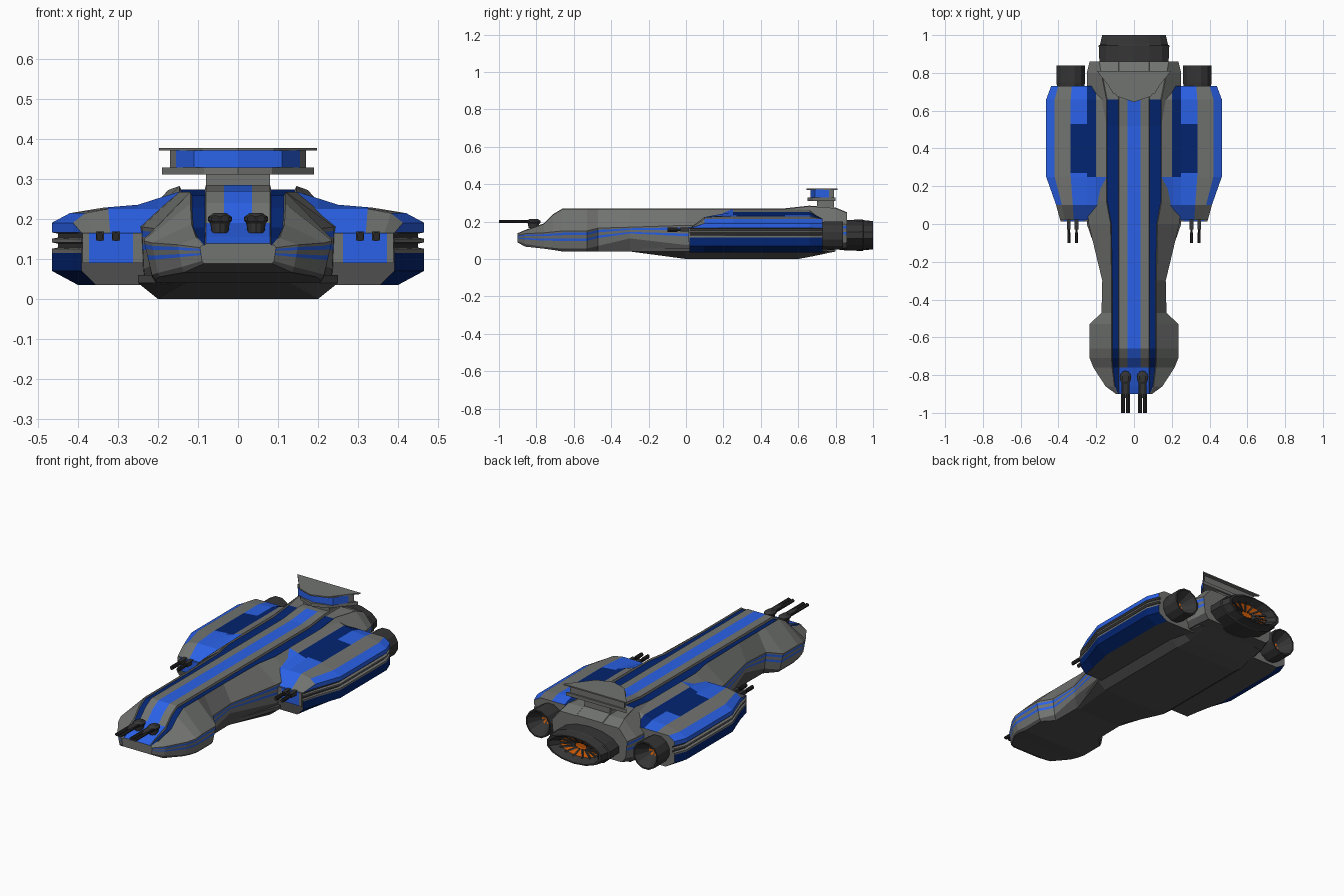
import bpy, bmesh, math
from mathutils import Vector

if "Cube" in bpy.data.objects:
    bpy.data.objects.remove(bpy.data.objects["Cube"])

COLORS = {"hull_grey": (.165, .172, .163), "bright_blue": (.025, .13, .86), "navy_blue": (.001, .018, .165),
          "dark_grey": (.036, .036, .036), "engine_orange": (.60, .10, .002), "gun_black": (.02, .02, .02),
          "underside_grey": (.078, .078, .078)}
GREY, BLUE, NAVY, DARK, ORANGE, BLACK, UNDER = range(7)
MATS = []
for name, c in COLORS.items():
    m = bpy.data.materials.new(name)
    m.diffuse_color = (*c, 1)
    m.use_nodes = True
    m.node_tree.nodes["Principled BSDF"].inputs["Base Color"].default_value = m.diffuse_color
    MATS.append(m)


def loft(name, rings, color=GREY, caps=(GREY, GREY)):
    """Skin closed rings; color is a material or a rule(strip, ring)."""
    bm = bmesh.new()
    vs = [[bm.verts.new(p) for p in r] for r in rings]
    n = len(rings[0])
    for k in range(len(vs) - 1):
        for i in range(n):
            j = (i + 1) % n
            f = bm.faces.new((vs[k][i], vs[k][j], vs[k + 1][j], vs[k + 1][i]))
            f.material_index = color(i, k) if callable(color) else color
    for ring, c in zip((vs[0], vs[-1]), caps):
        bm.faces.new(ring).material_index = c
    bmesh.ops.recalc_face_normals(bm, faces=bm.faces)
    me = bpy.data.meshes.new(name)
    bm.to_mesh(me)
    bm.free()
    for m in MATS:
        me.materials.append(m)
    ob = bpy.data.objects.new(name, me)
    bpy.context.collection.objects.link(ob)
    return ob


def prism(name, outline, z0, z1, c=GREY):
    """Vertical prism from an xy outline."""
    rings = [[(x, y, z) for x, y in outline] for z in (z0, z1)]
    return loft(name, rings, c, (GREY, GREY) if callable(c) else (c, c))


def box(name, x0, x1, y0, y1, z0, z1, c):
    return prism(name, [(x0, y0), (x1, y0), (x1, y1), (x0, y1)], z0, z1, c)


def lathe(name, cx, cz, prof, rx, rz, n, color, caps=(DARK, DARK)):
    """Rings along y: prof holds (y, relative radius)."""
    ang = [2 * math.pi * (i + .5) / n for i in range(n)]
    rings = [[(cx + rx * r * math.cos(a), y, cz + rz * r * math.sin(a)) for a in ang] for y, r in prof]
    return loft(name, rings, color, caps)


# --- central hull: y, top z, spine half width, then (half width, z) of shoulder, flank, keel
HULL = [
    (-.90, .138, .085, .095, .128, .09, .095, .085, .088),
    (-.86, .155, .10, .15, .135, .14, .08, .135, .066),
    (-.76, .19, .112, .215, .14, .20, .065, .195, .055),
    (-.71, .24, .115, .235, .145, .215, .06, .205, .048),
    (-.66, .27, .115, .235, .15, .215, .055, .205, .04),
    (-.53, .27, .115, .235, .15, .215, .055, .205, .04),
    (-.47, .27, .115, .172, .165, .16, .07, .15, .04),
    (-.30, .27, .115, .168, .17, .158, .11, .148, .04),
    (0.0, .27, .12, .24, .18, .235, .075, .23, .035),
    (.12, .27, .142, .25, .18, .245, .09, .24, .035),
    (.52, .27, .142, .25, .18, .245, .09, .24, .035),
    (.66, .285, .142, .25, .185, .245, .09, .24, .04),
    (.80, .275, .17, .25, .19, .24, .08, .22, .05),
    (.86, .25, .18, .235, .185, .225, .09, .20, .06)]


def hull_ring(row):
    y, zt, ax, bx, bz, cx, cz, dx, dz = row
    g = .012 if -.8 < y < .7 else .003  # sunken stripe channel
    half = [(0, zt), (.035, zt), (.08, zt), (.083, zt - g), (ax, zt - g), (ax + .004, zt - .003), (bx, bz)]
    half += [(bx + (cx - bx) * t, bz + (cz - bz) * t) for t in (.10, .24, .42, .56)]  # trim lines
    half += [(cx, cz), (dx, dz), (0, dz)]
    ring = half + [(-x, z) for x, z in half[-2:0:-1]]
    return [(x, y, z) for x, z in ring]


def hull_color(i, k):
    n = 14
    col = i if i < n - 1 else 2 * n - 3 - i
    if col >= 11:
        return UNDER
    if col in (7, 9):
        return BLUE
    if k < 11:
        if col == 0 or (k < 2 and col < 2):
            return BLUE
        if col == 3:
            return NAVY
    return GREY


loft("main_hull", [hull_ring(r) for r in HULL], hull_color)

# --- belly plating
belly = [(-.30, .145, .13, .04), (0, .25, .20, 0), (.60, .25, .20, 0), (.68, .23, .18, .015), (.80, .21, .17, .05)]
loft("belly", [[(-w, y, .06), (w, y, .06), (w, y, .04), (b, y, z), (-b, y, z), (-w, y, .04)]
               for y, w, b, z in belly], UNDER, (UNDER, UNDER))

# --- side pods with grooved flanks
POD = [(.146, .268), (.20, .251), (.25, .235), (.335, .228), (.42, .214), (.465, .19), (.465, .166),
       (.45, .163), (.45, .153), (.465, .150), (.465, .141), (.45, .138), (.45, .128), (.465, .125),
       (.465, .115), (.465, .07), (.40, .035), (.146, .035)]
POD_ROWS = [(.02, .55, .165), (.10, .68, .225), (.25, 1, 1), (.27, 1, 1), (.53, 1, 1), (.66, 1, 1), (.73, .84, .215)]


def pod_color(i, k):
    if i >= 16:
        return UNDER
    if i in (7, 11):
        return DARK
    if i in (14, 15):
        return NAVY
    if i in (4, 5):
        return GREY if k == 0 and i == 4 else BLUE
    if k < 2 and i < 3:
        return BLUE
    if i == 1:
        return NAVY
    if i == 2:
        return NAVY if k == 3 else BLUE
    return GREY


for s, side in ((1, "right"), (-1, "left")):
    rings = [[(s * (x if x < .30 else .30 + (x - .30) * w), y, min(z, cap)) for x, z in POD]
             for y, w, cap in POD_ROWS]
    loft(side + "_pod", rings, pod_color, (UNDER, GREY))
    # painted front plate, grey corner plates and gun mounts
    for label, xa, xb, c in (("inner", .235, .262, GREY), ("front", .262, .372, BLUE), ("outer", .372, .388, GREY)):
        face = [(xa, .09), (xb, .09), (xb, .164), (xa, .164)]
        loft(side + "_pod_" + label + "_plate", [[(s * x, y, z) for x, z in face] for y in (.013, .021)], c, (c, c))
    for gx in (.305, .345):
        box(side + "_gun_mount", s * gx - .010, s * gx + .010, -.03, .04, .146, .168, DARK)
        lathe(side + "_pod_gun", s * gx, .156, [(-.10, 1), (-.045, 1), (-.045, .7), (0, .7)], .009, .012, 8, BLACK,
              (BLACK, BLACK))
    # side engine
    lathe(side + "_engine", s * .335, .125,
          [(.69, .8), (.73, .97), (.75, 1), (.84, 1), (.84, .9), (.77, .34), (.76, .12)], .078, .078, 12,
          lambda i, k: ORANGE if k == 5 and i % 2 else DARK, (DARK, ORANGE))
    # nose turret with twin barrels
    tx = s * .045
    disc = [(math.cos(a * math.pi / 6), math.sin(a * math.pi / 6)) for a in range(12)]
    loft(side + "_turret", [[(tx + .03 * r * u, -.815 + .038 * r * v, z) for u, v in disc]
                            for z, r in ((.165, .7), (.188, .8), (.196, 1), (.204, 1), (.214, .55))],
         DARK, (DARK, DARK))
    box(side + "_turret_cradle", tx - .018, tx + .018, -.92, -.82, .193, .207, DARK)
    for d in (-.012, .012):
        lathe(side + "_turret_barrel", tx + d, .20, [(-1, 1), (-.90, 1), (-.90, .85), (-.82, .85)], .0115, .009, 8,
              BLACK, (BLACK, BLACK))

# --- main engine with glowing core and radial vanes
lathe("main_engine", 0, .127,
      [(.82, .95), (.86, 1), (.945, 1.02), (.95, .98), (1, .92), (1, .84), (.955, .62), (.93, .15)],
      .188, .082, 14, lambda i, k: ORANGE if k == 6 else DARK, (DARK, ORANGE))
for i in range(14):
    a = 2 * math.pi * i / 14
    u, t = Vector((.188 * math.cos(a), 0, .082 * math.sin(a))), Vector((-math.sin(a), 0, math.cos(a))) * .0045
    tip, root = Vector((0, .966, .127)) + u * .66, Vector((0, .94, .127)) + u * .2
    loft("engine_vane", [[p - t, p + t, p + t - Vector((0, .03, 0)), p - t - Vector((0, .03, 0))]
                         for p in (root, tip)], DARK, (DARK, DARK))


# --- bridge tower
def wedge(w, y0, y1):
    return [(-w, y1), (-w * .45, y0 + .03), (0, y0), (w * .45, y0 + .03), (w, y1)]


prism("bridge_neck", [(-.08, .70), (.08, .70), (.08, .79), (-.08, .79)], .24, .312)
prism("bridge_deck", wedge(.19, .65, .80), .31, .328)
prism("bridge_windows", [(-.17, .79), (-.155, .765), (-.11, .69), (0, .665), (.11, .69), (.155, .765), (.17, .79)],
      .328, .371, lambda i, k: BLUE if 1 <= i <= 4 else GREY)
prism("bridge_roof", wedge(.197, .645, .81), .370, .377)
